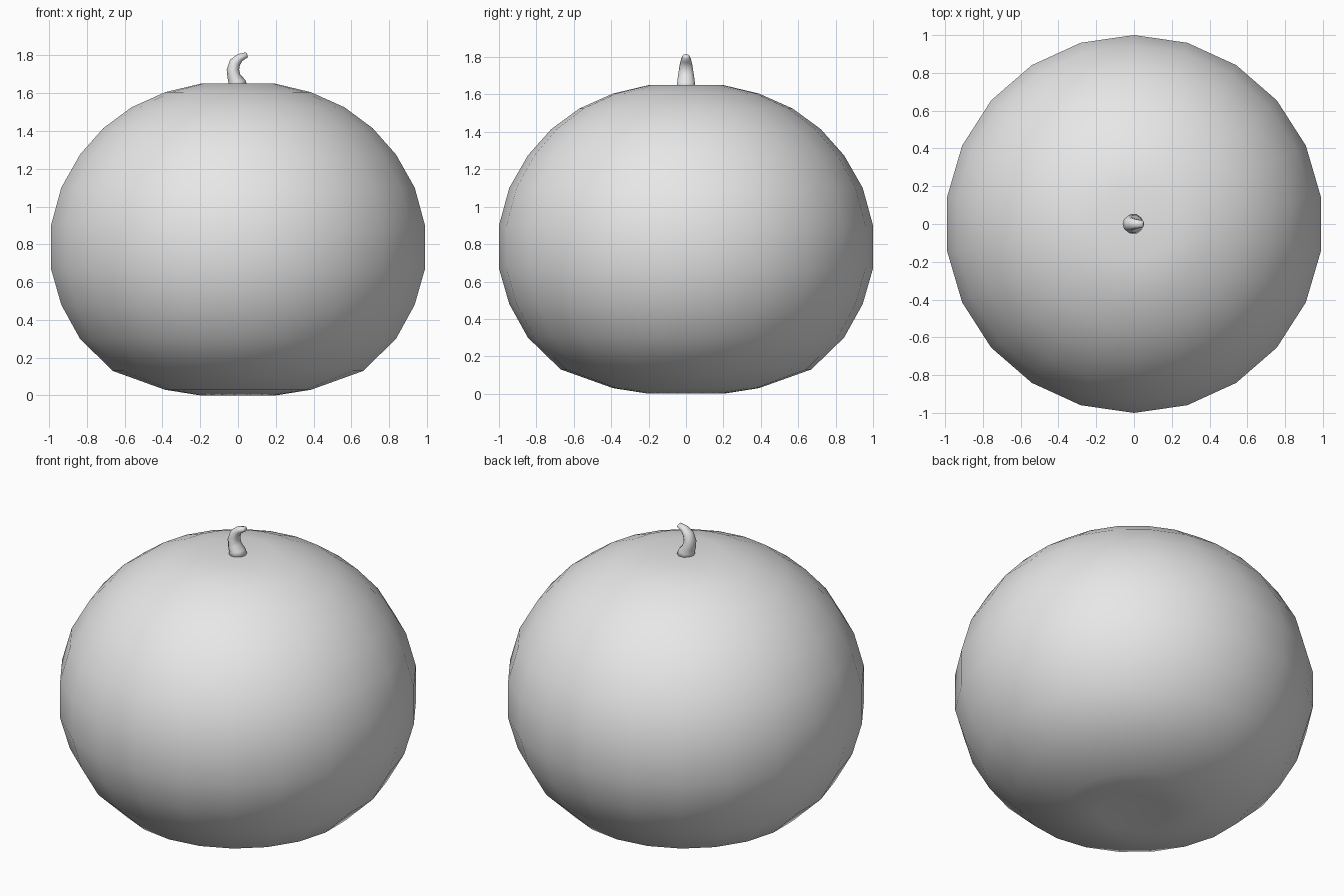
import bpy, bmesh
from math import sin, cos, pi, radians
from mathutils import Vector

cube = bpy.data.objects.get("Cube")
if cube:
    bpy.data.objects.remove(cube, do_unlink=True)

grey = bpy.data.materials.new("pale grey")
grey.use_nodes = True
grey.diffuse_color = (0.8, 0.8, 0.8, 1)
grey.node_tree.nodes["Principled BSDF"].inputs["Base Color"].default_value = (0.8, 0.8, 0.8, 1)


def loft(name, rings, start, end):
    """Skin a stack of equal rings and close both ends with a fan to a point."""
    bm = bmesh.new()
    loops = [[bm.verts.new(p) for p in ring] for ring in rings]
    n = len(loops[0])
    for a, b in zip(loops, loops[1:]):
        for i in range(n):
            j = (i + 1) % n
            bm.faces.new((a[i], a[j], b[j], b[i]))
    for loop, tip in ((loops[0], start), (loops[-1], end)):
        centre = bm.verts.new(tip)
        for i in range(n):
            bm.faces.new((loop[i], loop[(i + 1) % n], centre))
    bmesh.ops.recalc_face_normals(bm, faces=bm.faces)
    mesh = bpy.data.meshes.new(name)
    bm.to_mesh(mesh)
    bm.free()
    mesh.materials.append(grey)
    mesh.shade_smooth()
    obj = bpy.data.objects.new(name, mesh)
    bpy.context.collection.objects.link(obj)
    return obj


# Round body: 22-sided profile with dimpled ends (radius, height)
SIDES = 22
profile = [(0.2, 0.0), (0.39, 0.03), (0.67, 0.13), (0.845, 0.3), (0.945, 0.48),
           (1.0, 0.67), (1.0, 0.9), (0.945, 1.1), (0.845, 1.275), (0.72, 1.415),
           (0.57, 1.525), (0.39, 1.605), (0.2, 1.65)]
body_rings = [[(r * sin(2 * pi * i / SIDES), r * cos(2 * pi * i / SIDES), z)
               for i in range(SIDES)] for r, z in profile]
loft("body", body_rings, (0, 0, 0.06), (0, 0, 1.635))

# Curved stem: x, z, half width in the bend plane, half width in y, lean in degrees
stem_path = [(0.0, 1.63, 0.052, 0.054, 0), (-0.005, 1.66, 0.045, 0.05, -12),
             (-0.022, 1.69, 0.035, 0.046, -15), (-0.027, 1.725, 0.033, 0.041, 0),
             (-0.016, 1.762, 0.03, 0.034, 30), (0.01, 1.788, 0.022, 0.026, 55),
             (0.047, 1.803, 0.014, 0.019, 68)]
stem_rings = []
for x, z, rx, ry, lean in stem_path:
    across = Vector((cos(radians(lean)), 0, -sin(radians(lean))))
    stem_rings.append([Vector((x, 0, z)) + across * rx * cos(2 * pi * i / 10)
                       + Vector((0, ry * sin(2 * pi * i / 10), 0)) for i in range(10)])
loft("stem", stem_rings, (0, 0, 1.63), (0.05, 0, 1.804))
